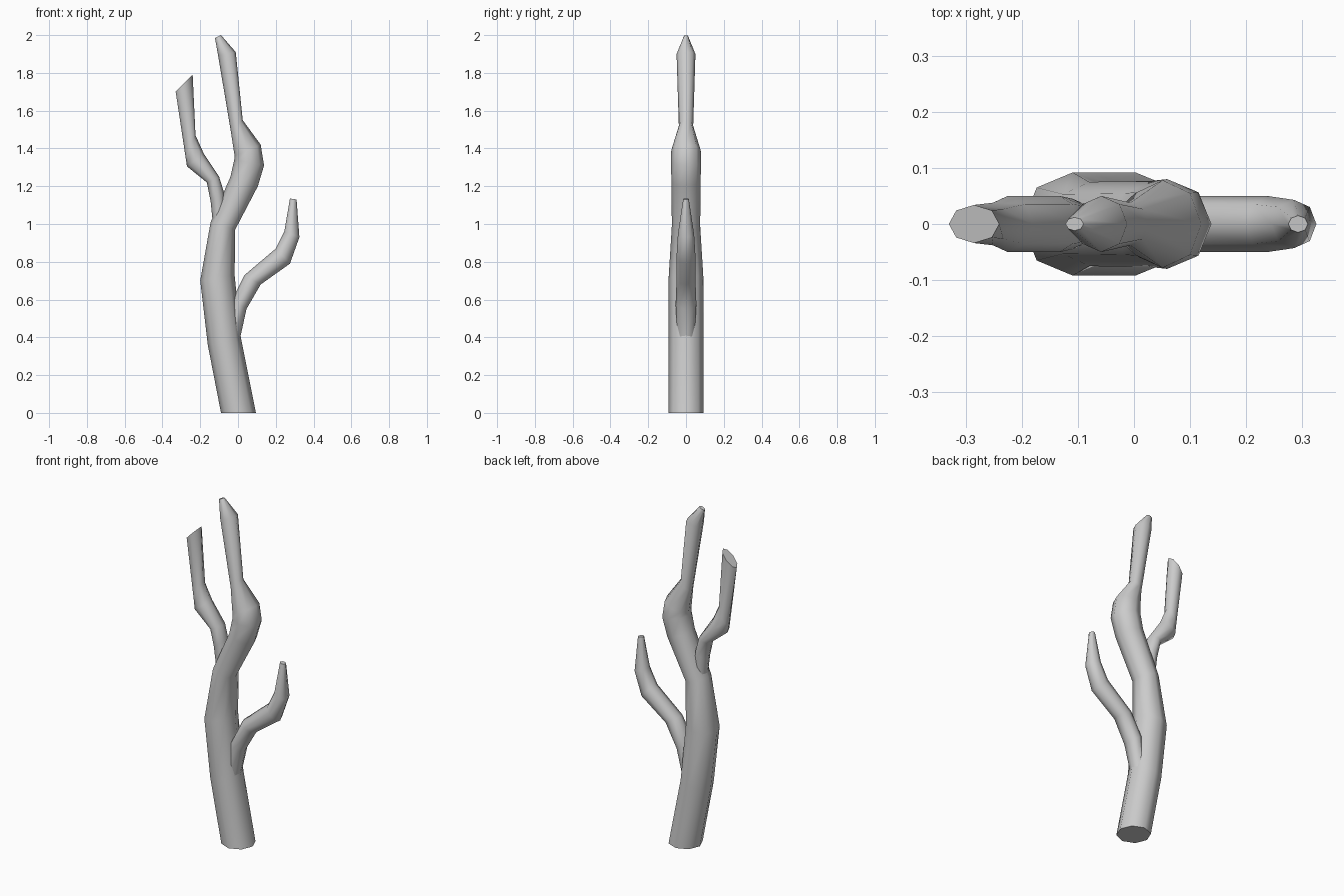
import bpy, bmesh, math
from mathutils import Vector

SIDES = 8


def limb(name, rings):
    """Capped tube; each ring = left x, left z, right x, right z, half depth in y."""
    bm = bmesh.new()
    loops = []
    for xl, zl, xr, zr, ry in rings:
        left, right = Vector((xl, 0, zl)), Vector((xr, 0, zr))
        mid, axis = (left + right) / 2, (right - left) / 2
        loop = []
        for i in range(SIDES):
            a = 2 * math.pi * i / SIDES
            loop.append(bm.verts.new(mid + axis * math.cos(a) + Vector((0, ry * math.sin(a), 0))))
        loops.append(loop)
    for lo, hi in zip(loops, loops[1:]):
        for i in range(SIDES):
            j = (i + 1) % SIDES
            bm.faces.new((lo[i], lo[j], hi[j], hi[i]))
    bm.faces.new(loops[0][::-1])
    bm.faces.new(loops[-1])
    bmesh.ops.recalc_face_normals(bm, faces=bm.faces[:])
    mesh = bpy.data.meshes.new(name)
    bm.to_mesh(mesh)
    bm.free()
    obj = bpy.data.objects.new(name, mesh)
    bpy.context.collection.objects.link(obj)
    bpy.ops.object.select_all(action='DESELECT')
    obj.select_set(True)
    bpy.context.view_layer.objects.active = obj
    bpy.ops.object.shade_smooth_by_angle(angle=math.radians(50))
    return obj


# Winding trunk, up to the pointed tip
limb("trunk", [
    (-0.09, 0.00, 0.095, 0.00, 0.092),
    (-0.16, 0.36, 0.015, 0.40, 0.092),
    (-0.20, 0.70, -0.018, 0.73, 0.092),
    (-0.145, 1.01, -0.015, 0.97, 0.075),
    (-0.04, 1.25, 0.105, 1.20, 0.077),
    (-0.02, 1.34, 0.138, 1.31, 0.080),
    (-0.018, 1.36, 0.12, 1.42, 0.078),
    (-0.038, 1.49, 0.025, 1.55, 0.038),
    (-0.105, 1.89, -0.012, 1.91, 0.050),
    (-0.122, 1.985, -0.09, 2.00, 0.012),
])

# Upper left branch with a slanted cut end
limb("left_branch", [
    (-0.135, 1.02, -0.06, 1.04, 0.040),
    (-0.145, 1.12, -0.075, 1.17, 0.045),
    (-0.165, 1.22, -0.10, 1.25, 0.050),
    (-0.27, 1.305, -0.18, 1.37, 0.050),
    (-0.277, 1.35, -0.225, 1.47, 0.038),
    (-0.33, 1.70, -0.24, 1.79, 0.034),
])

# Lower right branch tapering to a blunt tip
limb("right_branch", [
    (-0.06, 0.42, 0.012, 0.40, 0.045),
    (-0.03, 0.60, 0.045, 0.55, 0.055),
    (0.035, 0.73, 0.12, 0.68, 0.050),
    (0.20, 0.87, 0.275, 0.79, 0.050),
    (0.245, 0.96, 0.325, 0.93, 0.043),
    (0.275, 1.135, 0.31, 1.13, 0.015),
])
